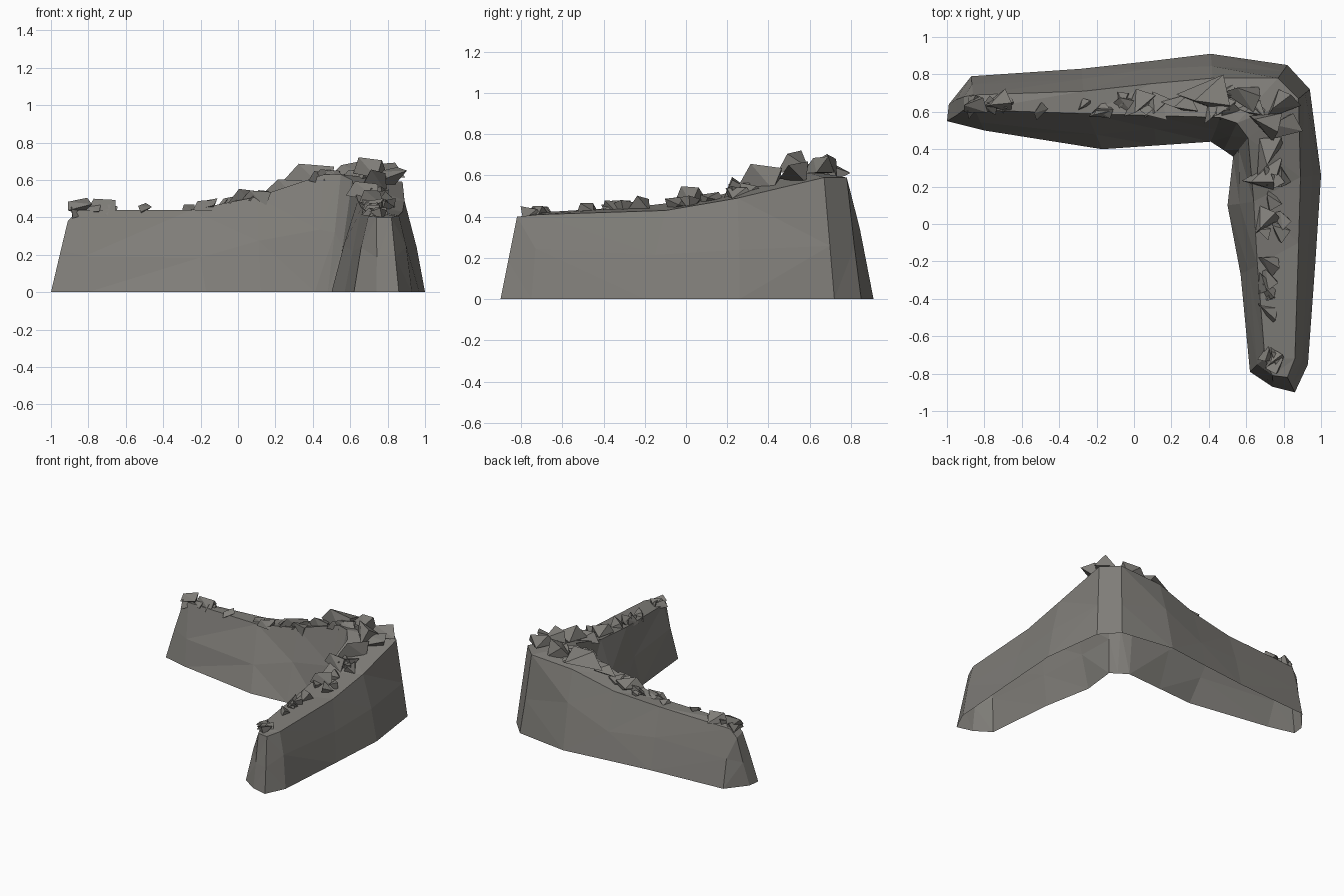
import bpy, bmesh, math, random
from mathutils import Vector, Matrix

if "Cube" in bpy.data.objects:
    bpy.data.objects.remove(bpy.data.objects["Cube"])
random.seed(11)

stone = bpy.data.materials.new("grey stone")
stone.diffuse_color = (0.215, 0.207, 0.19, 1)
stone.use_nodes = True
stone.node_tree.nodes["Principled BSDF"].inputs["Base Color"].default_value = stone.diffuse_color


def finish(name, bm):
    bmesh.ops.recalc_face_normals(bm, faces=bm.faces)
    me = bpy.data.meshes.new(name)
    bm.to_mesh(me)
    bm.free()
    me.materials.append(stone)
    ob = bpy.data.objects.new(name, me)
    bpy.context.collection.objects.link(ob)
    return ob


# Sections along the L: outer base xy, outer top xyz, inner top xyz, inner base xy
sections = [
    (-.99, .64, -.91, .68, .36, -.91, .61, .38, -1.0, .55),
    (-.87, .79, -.86, .69, .42, -.85, .61, .44, -.80, .50),
    (-.28, .83, -.27, .71, .44, -.25, .59, .44, -.17, .40),
    (.08, .87, .09, .75, .48, .10, .58, .51, .12, .42),
    (.41, .91, .42, .78, .57, .46, .57, .63, .41, .44),
    (.82, .85, .77, .78, .59, .55, .54, .63, .48, .395),
    (.94, .72, .88, .67, .59, .61, .46, .60, .53, .36),
    (1.0, .26, .89, .25, .49, .64, .12, .49, .50, .10),
    (.97, -.20, .88, -.10, .43, .66, -.22, .45, .57, -.27),
    (.93, -.75, .86, -.72, .41, .70, -.72, .42, .62, -.79),
    (.86, -.90, .82, -.82, .40, .74, -.81, .40, .74, -.87),
]

# Tapered wall, open underneath
bm = bmesh.new()
rings = []
for a, b, c, d, e, f, g, h, i, j in sections:
    ob_, ot = Vector((a, b, 0)), Vector((c, d, e))
    it, ib = Vector((f, g, h)), Vector((i, j, 0))
    out = (ob_ - ib).normalized() * 0.012
    mo = ob_.lerp(ot, random.uniform(.4, .6)) + out * random.uniform(-.3, 1)
    mi = ib.lerp(it, random.uniform(.4, .6)) - out * random.uniform(-.3, 1)
    rings.append([bm.verts.new(p) for p in (ob_, mo, ot, it, mi, ib)])
for r, s in zip(rings, rings[1:]):
    for k in range(5):
        bm.faces.new((r[k], r[k + 1], s[k + 1], s[k]))
for r in (rings[0], rings[-1]):
    bm.faces.new((r[0], r[1], r[4], r[5]))
    bm.faces.new((r[1], r[2], r[3], r[4]))
bmesh.ops.triangulate(bm, faces=bm.faces)
finish("stone_wall", bm)


# Broken stone shard: a skewed low wedge
def shard(bm, pos, size, tilt, turn):
    pts = [(-.6, -.3, -.25), (.55, -.35, -.2), (.15, .45, -.25),
           (-.35, -.1, .25), (.5, .1, .3)]
    m = (Matrix.Translation(pos) @ Matrix.Rotation(turn, 4, 'Z')
         @ Matrix.Rotation(tilt, 4, 'X') @ Matrix.Rotation(tilt * .6, 4, 'Y'))
    vs = [bm.verts.new(m @ (Vector(p) * size * random.uniform(.8, 1.15))) for p in pts]
    bmesh.ops.convex_hull(bm, input=vs)


# Rubble scattered along the crest, following the wall sections
bm = bmesh.new()
for n, (s, t) in enumerate(zip(sections, sections[1:])):
    length = (Vector(s[2:4]) - Vector(t[2:4])).length
    for k in range(max(1, round(length / .095))):
        u, w = random.random(), random.uniform(.35, .95)
        o = Vector(s[2:5]).lerp(Vector(t[2:5]), u)
        i = Vector(s[5:8]).lerp(Vector(t[5:8]), u)
        p = o.lerp(i, w) + Vector((0, 0, .008))
        size = random.uniform(.07, .12) * (1.2 if 3 <= n <= 6 else 1)
        along = math.atan2(t[3] - s[3], t[2] - s[2])
        shard(bm, p, size, random.uniform(-.7, .7), along + random.uniform(-.7, .7))
finish("crest_rubble", bm)

# Larger blocks heaped on the corner and the arm tips
bm = bmesh.new()
for x, y, z, size in [(.40, .68, .63, .24), (.26, .64, .57, .15), (.60, .70, .65, .17),
                      (.71, .54, .67, .17), (.78, .65, .65, .17), (.80, .54, .62, .17),
                      (.72, .39, .60, .19), (.68, .24, .55, .16), (.70, .02, .51, .15),
                      (-.86, .64, .46, .12), (-.72, .65, .46, .14), (.03, .65, .51, .15),
                      (.75, -.72, .43, .10), (.72, -.2, .46, .12)]:
    shard(bm, Vector((x, y, z)), size, random.uniform(-.6, .6), random.uniform(-.8, .8))
finish("corner_blocks", bm)
